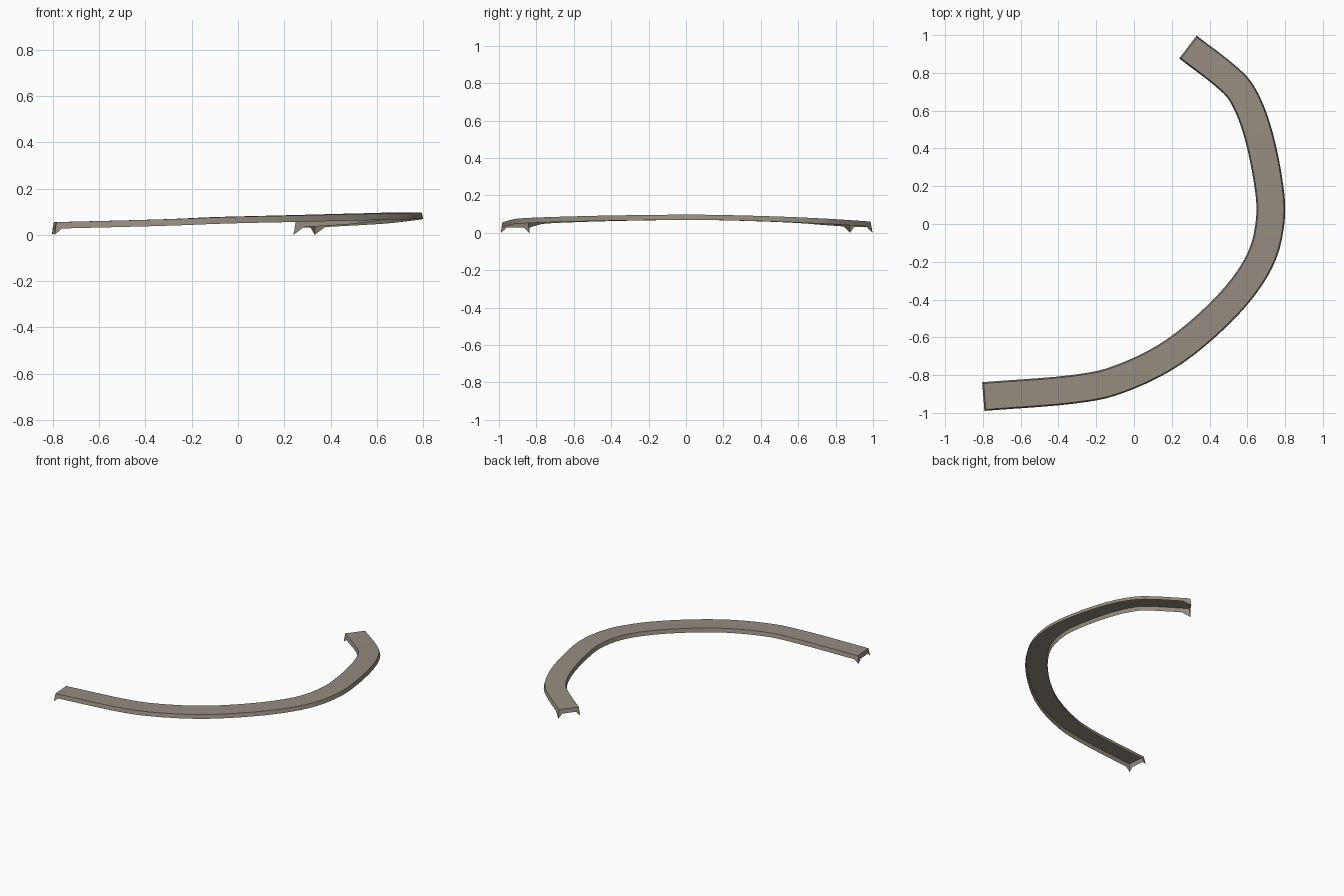
import bpy
import bmesh
import math
from mathutils import Vector

cube = bpy.data.objects.get("Cube")
if cube:
    bpy.data.objects.remove(cube, do_unlink=True)

# Centre line of the walkway deck (x, y, top height)
PATH = [Vector(p) for p in (
    (-.79, -.913, .055), (-.33, -.876, .067), (-.077, -.821, .077),
    (.214, -.675, .084), (.495, -.431, .091), (.664, -.198, .095),
    (.722, .024, .097), (.709, .235, .094), (.651, .5, .086),
    (.574, .685, .077), (.479, .788, .07), (.292, .932, .06))]
STEPS = 5
HALF_TOP, HALF_SKIRT, DROP = .069, .076, .028
FLARE, INSET = .008, .03


def catmull(a, b, c, d, t):
    return .5 * (2 * b + (c - a) * t + (2 * a - 5 * b + 4 * c - d) * t ** 2
                 + (3 * b - a - 3 * c + d) * t ** 3)


# Smooth the centre line, with one extra row close to the first end
ext = [2 * PATH[0] - PATH[1]] + PATH + [2 * PATH[-1] - PATH[-2]]
line = []
for i in range(len(PATH) - 1):
    ts = [k / STEPS for k in range(STEPS)]
    if i == 0:
        ts.insert(1, .05)
    line += [catmull(*ext[i:i + 4], t) for t in ts]
line.append(PATH[-1])

bm = bmesh.new()
rows = []
last = len(line) - 1
for i, p in enumerate(line):
    along = line[min(i + 1, last)] - line[max(i - 1, 0)]
    along.z = 0
    along.normalize()
    side = Vector((-along.y, along.x, 0))
    low = p - Vector((0, 0, DROP))
    # The skirt corners reach the ground at both ends
    if i in (0, last):
        low += along * FLARE * (-1 if i == 0 else 1)
        lip = [bm.verts.new(low + side * s * (HALF_SKIRT - INSET)) for s in (1, -1)]
        low.z = 0
    row = [bm.verts.new(q) for q in (
        low + side * HALF_SKIRT, p + side * HALF_TOP,
        p - side * HALF_TOP, low - side * HALF_SKIRT)]
    rows.append(row)
    # End flap with pointed corners
    if i in (0, last):
        faces = [(row[1], row[2], lip[1], lip[0]),
                 (row[1], lip[0], row[0]), (row[2], row[3], lip[1])]
        for f in faces:
            bm.faces.new(f if i == last else f[::-1])

# Deck and the two side skirts
for a, b in zip(rows, rows[1:]):
    for k in range(3):
        bm.faces.new((a[k], a[k + 1], b[k + 1], b[k]))

bm.normal_update()
if sum(f.normal.z * f.calc_area() for f in bm.faces) < 0:
    bmesh.ops.reverse_faces(bm, faces=bm.faces[:])

mesh = bpy.data.meshes.new("curved_deck")
bm.to_mesh(mesh)
bm.free()
deck = bpy.data.objects.new("curved_deck", mesh)
bpy.context.collection.objects.link(deck)

# Warm grey stone
mat = bpy.data.materials.new("warm_grey")
mat.use_nodes = True
colour = (.30, .262, .212, 1)
mat.diffuse_color = colour
mat.node_tree.nodes["Principled BSDF"].inputs["Base Color"].default_value = colour
mesh.materials.append(mat)

bpy.ops.object.select_all(action='DESELECT')
deck.select_set(True)
bpy.context.view_layer.objects.active = deck
bpy.ops.object.shade_smooth_by_angle(angle=math.radians(30))
